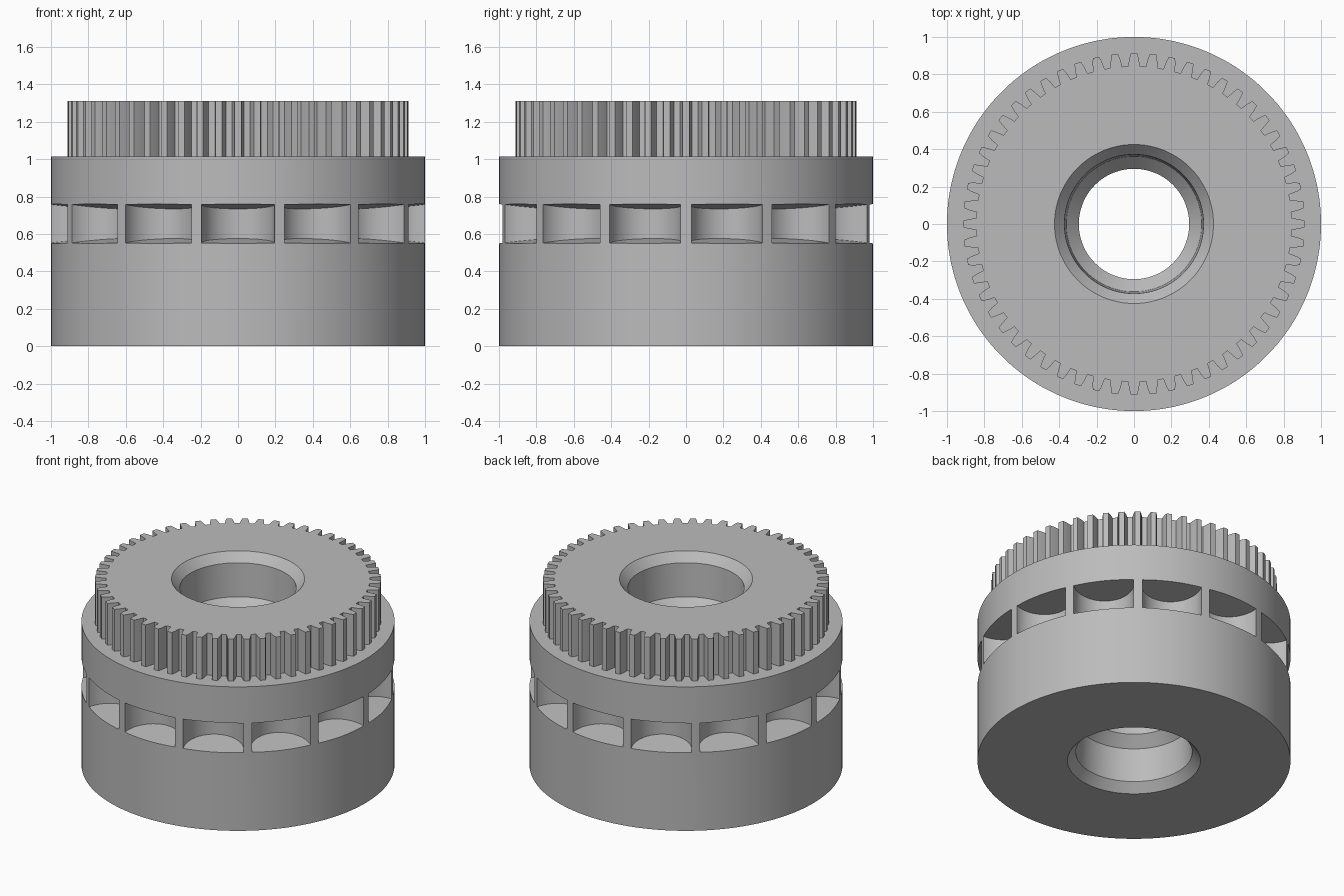
import bpy
import bmesh
from math import sin, cos, tau

TEETH = 56
STEPS = 6            # points per tooth
POCKETS = 14
HEIGHT = 1.31
SHOULDER = 1.015     # top of the wide drum, foot of the gear
MID = HEIGHT / 2

cube = bpy.data.objects.get("Cube")
if cube:
    bpy.data.objects.remove(cube, do_unlink=True)

grey = bpy.data.materials.new("plain grey")
grey.use_nodes = True
grey.diffuse_color = (0.5, 0.5, 0.5, 1)
grey.node_tree.nodes["Principled BSDF"].inputs["Base Color"].default_value = (0.5, 0.5, 0.5, 1)


def make_object(name, bm):
    bmesh.ops.recalc_face_normals(bm, faces=bm.faces)
    mesh = bpy.data.meshes.new(name)
    bm.to_mesh(mesh)
    bm.free()
    mesh.materials.append(grey)
    obj = bpy.data.objects.new(name, mesh)
    bpy.context.collection.objects.link(obj)
    return obj


def ring(bm, tooth, z):
    """One closed ring; tooth lists (fraction of a pitch, radius)."""
    verts = []
    for k in range(TEETH):
        for frac, r in tooth:
            a = (k + frac) * tau / TEETH
            verts.append(bm.verts.new((r * cos(a), r * sin(a), z)))
    return verts


def bridge(bm, a, b):
    n = len(a)
    for i in range(n):
        j = (i + 1) % n
        bm.faces.new((a[i], a[j], b[j], b[i]))


def circle(r):
    return [((j - 2.5) / STEPS, r) for j in range(STEPS)]


# Drum, gear and bore as one lofted solid
half_tooth = [(0.33, 0.843), (0.26, 0.882), (0.17, 0.913)]
tooth = [(-f, r) for f, r in half_tooth] + half_tooth[::-1]
upper_bore = [(0.425, HEIGHT), (0.372, 1.25), (0.362, SHOULDER), (0.295, 0.945)]
lower_bore = [(r, HEIGHT - z) for r, z in reversed(upper_bore)]
sections = [(circle(1), 0), (circle(1), SHOULDER), (tooth, SHOULDER), (tooth, HEIGHT)]
sections += [(circle(r), z) for r, z in upper_bore + lower_bore]

bm = bmesh.new()
rings = [ring(bm, shape, z) for shape, z in sections]
for i, current in enumerate(rings):
    bridge(bm, current, rings[(i + 1) % len(rings)])
hub = make_object("geared_hub", bm)

# Round pockets around the drum, tapering inward at floor and ceiling
SIDES = 48
bm = bmesh.new()
for p in range(POCKETS):
    a = p * tau / POCKETS - tau / 4
    loops = []
    for side in (-1, 1):
        loop = []
        for s in range(SIDES):
            t = s * tau / SIDES
            u = 0.98 + 0.195 * cos(t)
            v = 0.195 * sin(t)
            z = MID + side * (0.105 + 0.12 * (u - 1))
            loop.append(bm.verts.new((u * cos(a) - v * sin(a), u * sin(a) + v * cos(a), z)))
        bm.faces.new(loop)
        loops.append(loop)
    bridge(bm, loops[0], loops[1])
cutter = make_object("pocket_cutter", bm)
cutter.hide_render = True

cut = hub.modifiers.new("pockets", "BOOLEAN")
cut.operation = "DIFFERENCE"
cut.solver = "EXACT"
cut.object = cutter

bpy.ops.object.select_all(action="DESELECT")
hub.select_set(True)
bpy.context.view_layer.objects.active = hub
bpy.ops.object.modifier_apply(modifier=cut.name)
bpy.data.objects.remove(cutter, do_unlink=True)
bpy.ops.object.shade_smooth_by_angle(angle=0.4)
